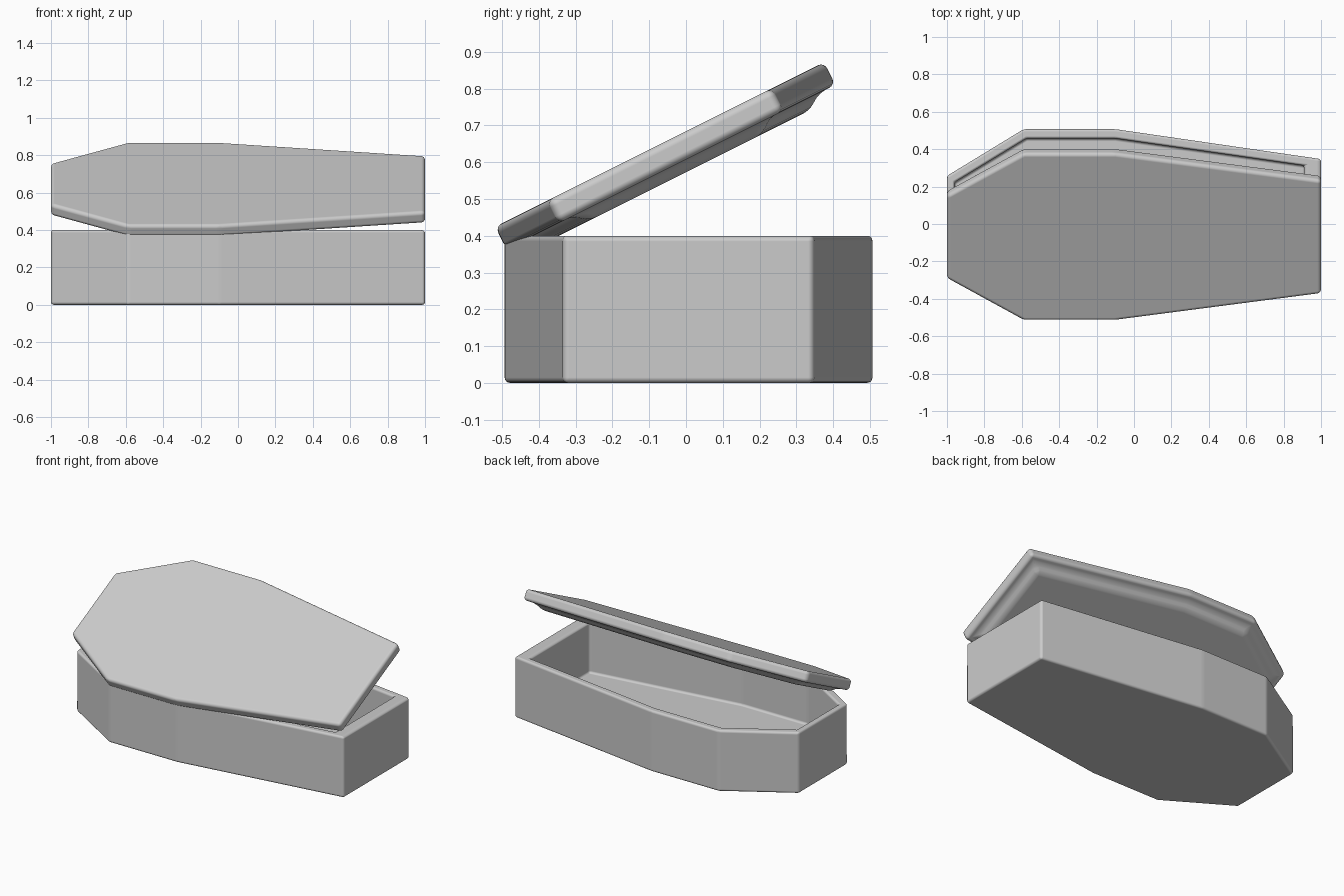
import bpy, bmesh, math
from mathutils import Vector, Matrix

cube = bpy.data.objects.get("Cube")
if cube:
    bpy.data.objects.remove(cube, do_unlink=True)

grey = bpy.data.materials.new("plain grey")
grey.use_nodes = True
grey.diffuse_color = (0.6, 0.6, 0.6, 1)
grey.node_tree.nodes["Principled BSDF"].inputs["Base Color"].default_value = (0.6, 0.6, 0.6, 1)


def mirrored(half):
    """Counter-clockwise outline from its -y half, listed head to foot."""
    return [Vector(p) for p in half] + [Vector((x, -y)) for x, y in reversed(half)]


def inset(outline, w):
    """Move every edge of the outline inward by w."""
    out = []
    for i, p in enumerate(outline):
        a = (p - outline[i - 1]).normalized()
        b = (outline[(i + 1) % len(outline)] - p).normalized()
        n1, n2 = Vector((-a.y, a.x)), Vector((-b.y, b.x))
        out.append(p + (n1 + n2) * w / (1 + n1.dot(n2)))
    return out


def loft(name, layers, bevel, place):
    """Skin (outline, height) layers, cap both ends and round the edges."""
    bm = bmesh.new()
    rings = [[bm.verts.new((p.x, p.y, z)) for p in o] for o, z in layers]
    for lower, upper in zip(rings, rings[1:]):
        for i in range(len(lower)):
            j = (i + 1) % len(lower)
            bm.faces.new((lower[i], lower[j], upper[j], upper[i]))
    bm.faces.new(rings[0][::-1])
    bm.faces.new(rings[-1])
    bmesh.ops.recalc_face_normals(bm, faces=bm.faces)
    for f in bm.faces:
        f.smooth = True
    mesh = bpy.data.meshes.new(name)
    bm.to_mesh(mesh)
    bm.free()
    mesh.materials.append(grey)
    obj = bpy.data.objects.new(name, mesh)
    bpy.context.collection.objects.link(obj)
    obj.matrix_world = place
    mod = obj.modifiers.new("rounded edges", "BEVEL")
    mod.width = bevel
    mod.segments = 4
    mod.limit_method = "ANGLE"
    mod.angle_limit = math.radians(5)
    mod.harden_normals = True
    return obj


outer = mirrored([(-1, -0.25), (-0.59, -0.5), (-0.1, -0.5), (1, -0.34)])
cavity = mirrored([(-0.96, -0.215), (-0.575, -0.45), (-0.1, -0.45), (0.91, -0.305)])

# Hollow box with a floor
loft("box", [(outer, 0), (outer, 0.4), (cavity, 0.4), (cavity, 0.07)],
     0.015, Matrix.Translation((0, 0.007, 0)))

# Tilted lid with a shallow sloped plug underneath
tilt = Matrix.Rotation(math.atan(0.5), 4, "X")
loft("lid", [(inset(outer, 0.095), -0.1), (inset(outer, 0.05), -0.069), (outer, -0.069), (outer, 0)],
     0.02, tilt @ Matrix.Translation((0, 0.226, 0.612)))
